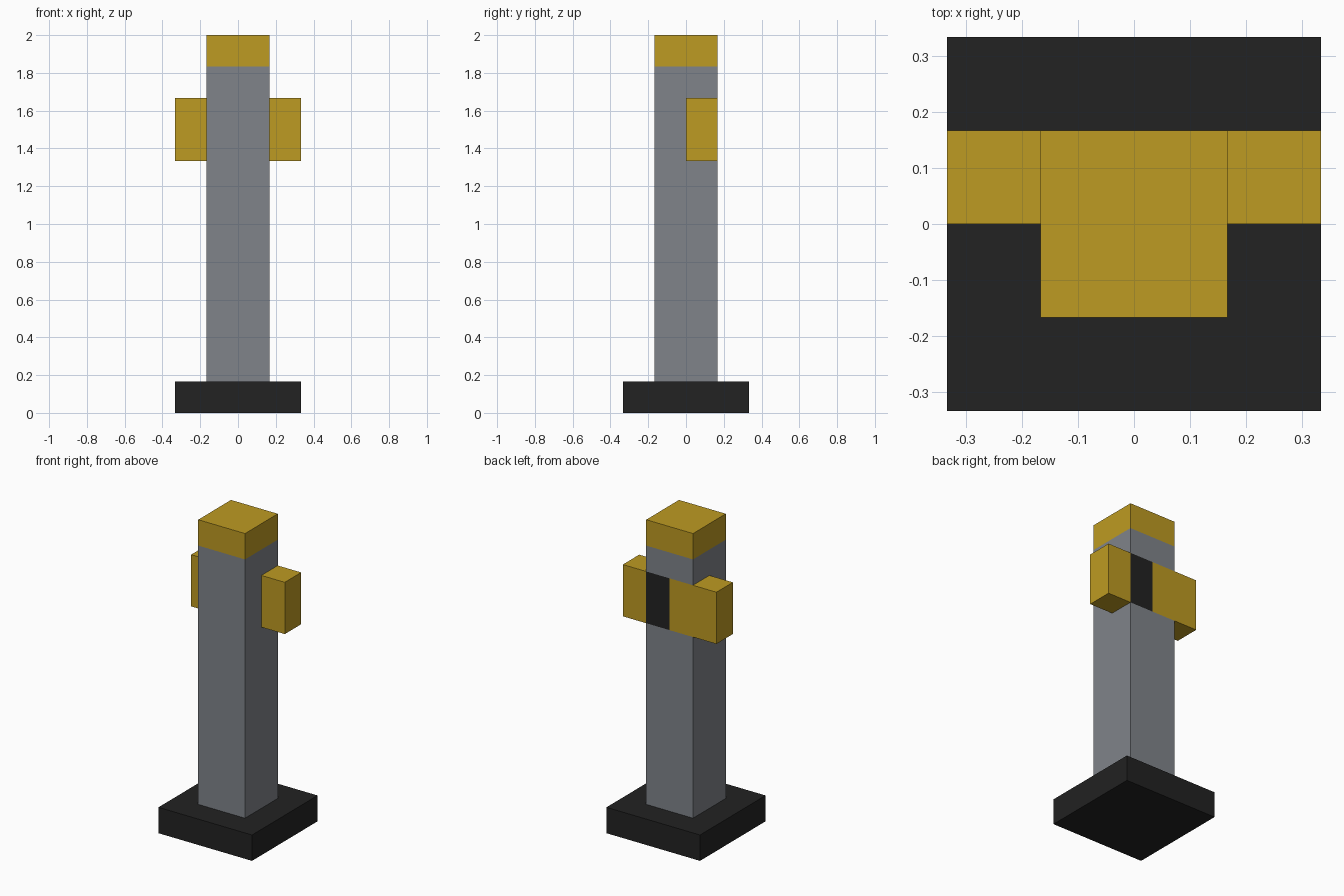
import bpy, bmesh
from mathutils import Vector

if "Cube" in bpy.data.objects:
    bpy.data.objects.remove(bpy.data.objects["Cube"])

U = 1 / 6  # the grid unit every part is sized by


def material(name, color):
    m = bpy.data.materials.new(name)
    m.use_nodes = True
    m.diffuse_color = color
    bsdf = next(n for n in m.node_tree.nodes if n.type == 'BSDF_PRINCIPLED')
    bsdf.inputs["Base Color"].default_value = color
    return m


gold = material("gold", (0.515, 0.328, 0.016, 1))
grey = material("steel grey", (0.216, 0.231, 0.254, 1))
black = material("black", (0.016, 0.016, 0.016, 1))


def box(name, low, high, mats, cuts=(), paint=None):
    """Box between two corners in grid units, with optional plane cuts and a face colour rule."""
    low, high = Vector(low) * U, Vector(high) * U
    bm = bmesh.new()
    bmesh.ops.create_cube(bm, size=1)
    for v in bm.verts:
        v.co = (low + high) / 2 + v.co * (high - low)
    for point, normal in cuts:
        bmesh.ops.bisect_plane(bm, geom=bm.verts[:] + bm.edges[:] + bm.faces[:],
                               plane_co=Vector(point) * U, plane_no=normal)
    bm.normal_update()
    if paint:
        for f in bm.faces:
            f.material_index = paint(f.calc_center_median() / U, f.normal)
    mesh = bpy.data.meshes.new(name)
    bm.to_mesh(mesh)
    bm.free()
    for m in mats:
        mesh.materials.append(m)
    obj = bpy.data.objects.new(name, mesh)
    bpy.context.scene.collection.objects.link(obj)
    return obj


# Square foot and gold cap
box("base", (-2, -2, 0), (2, 2, 1), [black])
box("cap", (-1, -1, 11), (1, 1, 12), [gold])


# Shaft, with a band on its back that is half black and half gold
def shaft_paint(center, normal):
    if normal.y > 0.9 and 8 < center.z < 10:
        return 2 if center.x > 0 else 1
    return 0


box("shaft", (-1, -1, 1), (1, 1, 11), [grey, gold, black],
    cuts=[((0, 0, 8), (0, 0, 1)), ((0, 0, 10), (0, 0, 1)), ((0, 0, 0), (1, 0, 0))],
    paint=shaft_paint)

# Side blocks, flush with the back of the shaft
for side, x in (("left", 1), ("right", -2)):
    box(side + "_side_block", (x, 0, 8), (x + 1, 1, 10), [gold])
